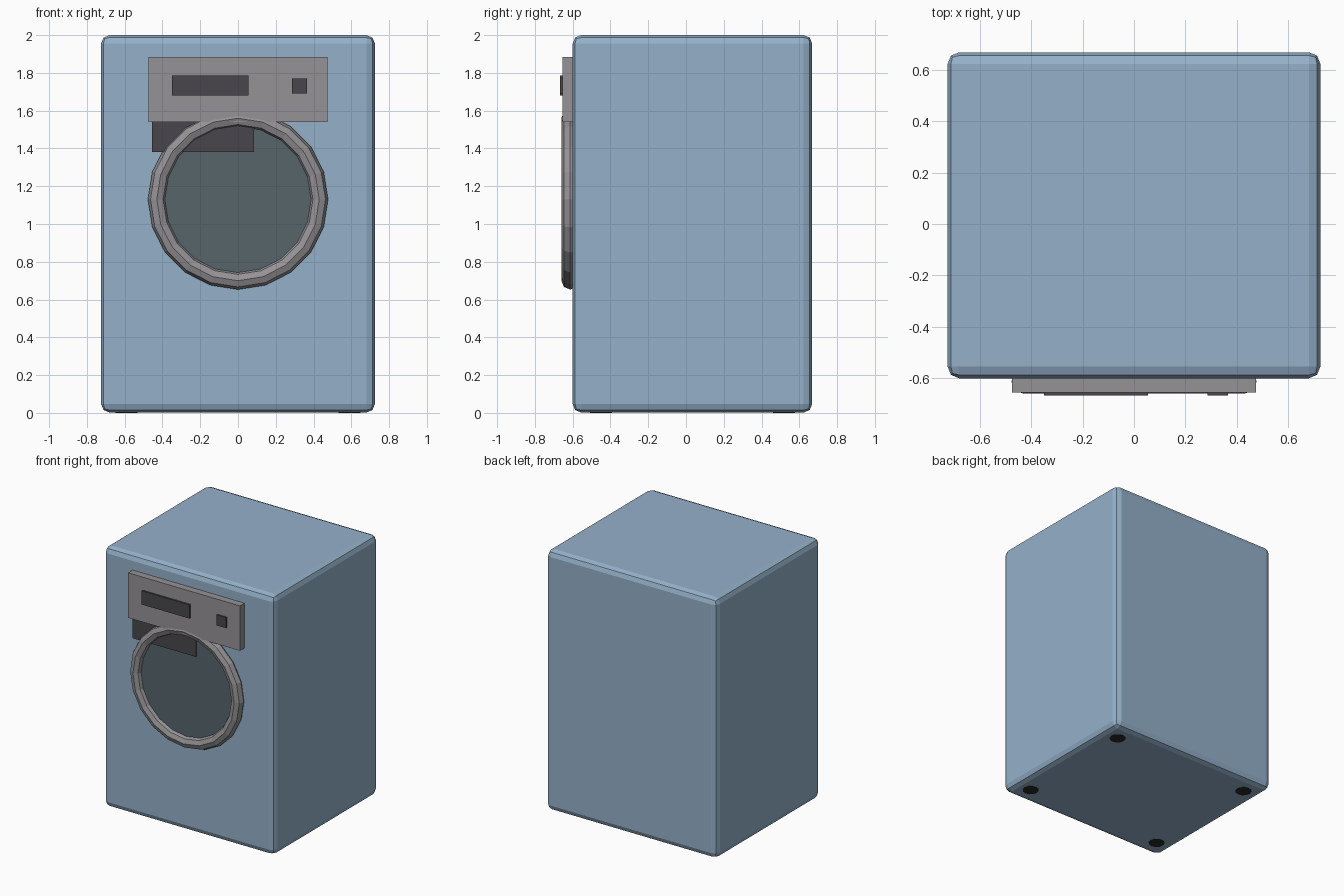
import bpy, bmesh, math
from mathutils import Matrix, Vector

if "Cube" in bpy.data.objects:
    bpy.data.objects.remove(bpy.data.objects["Cube"])


def material(name, rgb):
    m = bpy.data.materials.new(name)
    m.diffuse_color = (*rgb, 1)
    m.use_nodes = True
    m.node_tree.nodes["Principled BSDF"].inputs["Base Color"].default_value = m.diffuse_color
    return m


BLUE = material("cabinet blue", (0.30, 0.44, 0.59))
GREY = material("trim grey", (0.30, 0.29, 0.30))
DARK = material("dark plastic", (0.065, 0.062, 0.07))
GLASS = material("window glass", (0.095, 0.13, 0.145))
BLACK = material("foot rubber", (0.02, 0.02, 0.022))


def finish(bm, name, mat):
    bmesh.ops.recalc_face_normals(bm, faces=bm.faces[:])
    me = bpy.data.meshes.new(name)
    bm.to_mesh(me)
    bm.free()
    me.materials.append(mat)
    ob = bpy.data.objects.new(name, me)
    bpy.context.collection.objects.link(ob)
    return ob


def box(name, x, y, z, mat, bevel=0, segments=1):
    bm = bmesh.new()
    bmesh.ops.create_cube(bm, size=1)
    for v in bm.verts:
        v.co = Vector([(a + b) / 2 + c * (b - a)
                       for (a, b), c in zip((x, y, z), v.co)])
    ob = finish(bm, name, mat)
    if bevel:
        mod = ob.modifiers.new("rounded edges", "BEVEL")
        mod.width, mod.segments = bevel, segments
    return ob


def cylinder(name, centre, radius, depth, axis, mat, sides):
    bm = bmesh.new()
    rot = Matrix.Rotation(math.pi / 2, 4, "X") if axis == "Y" else Matrix()
    bmesh.ops.create_cone(bm, cap_ends=True, segments=sides, radius1=radius,
                          radius2=radius, depth=depth,
                          matrix=Matrix.Translation(centre) @ rot)
    return finish(bm, name, mat)


def ring(name, centre, major, minor, sides, profile_sides, mat):
    bm = bmesh.new()
    loops = []
    for i in range(sides):
        a = math.tau * i / sides
        loop = []
        for j in range(profile_sides):
            b = math.tau * j / profile_sides
            r = major + minor * math.cos(b)
            loop.append(bm.verts.new(Vector(centre) + Vector(
                (r * math.sin(a), minor * math.sin(b), r * math.cos(a)))))
        loops.append(loop)
    for i in range(sides):
        p, q = loops[i], loops[(i + 1) % sides]
        for j in range(profile_sides):
            k = (j + 1) % profile_sides
            bm.faces.new((p[j], p[k], q[k], q[j]))
    return finish(bm, name, mat)


# Cabinet with softened edges
box("cabinet", (-0.725, 0.725), (-0.60, 0.668), (0.002, 2.0), BLUE, 0.045, 2)

# Control panel with display and button
box("control_panel", (-0.475, 0.475), (-0.655, -0.59), (1.54, 1.885), GREY)
box("display", (-0.35, 0.055), (-0.668, -0.64), (1.68, 1.785), DARK)
box("power_button", (0.285, 0.365), (-0.668, -0.64), (1.69, 1.77), DARK)

# Detergent drawer behind the door ring
box("detergent_drawer", (-0.455, 0.085), (-0.632, -0.59), (1.38, 1.56), DARK)

# Round door
ring("door_ring", (0, -0.613, 1.13), 0.43, 0.047, 20, 8, GREY)
cylinder("door_window", (0, -0.608, 1.13), 0.405, 0.03, "Y", GLASS, 20)

# Feet flush with the underside
for sx in (-1, 1):
    for sy in (-1, 1):
        cylinder(f"foot_{'left' if sx < 0 else 'right'}_{'front' if sy < 0 else 'back'}",
                 (sx * 0.59, 0.034 + sy * 0.485, 0.02), 0.058, 0.04, "Z", BLACK, 12)
